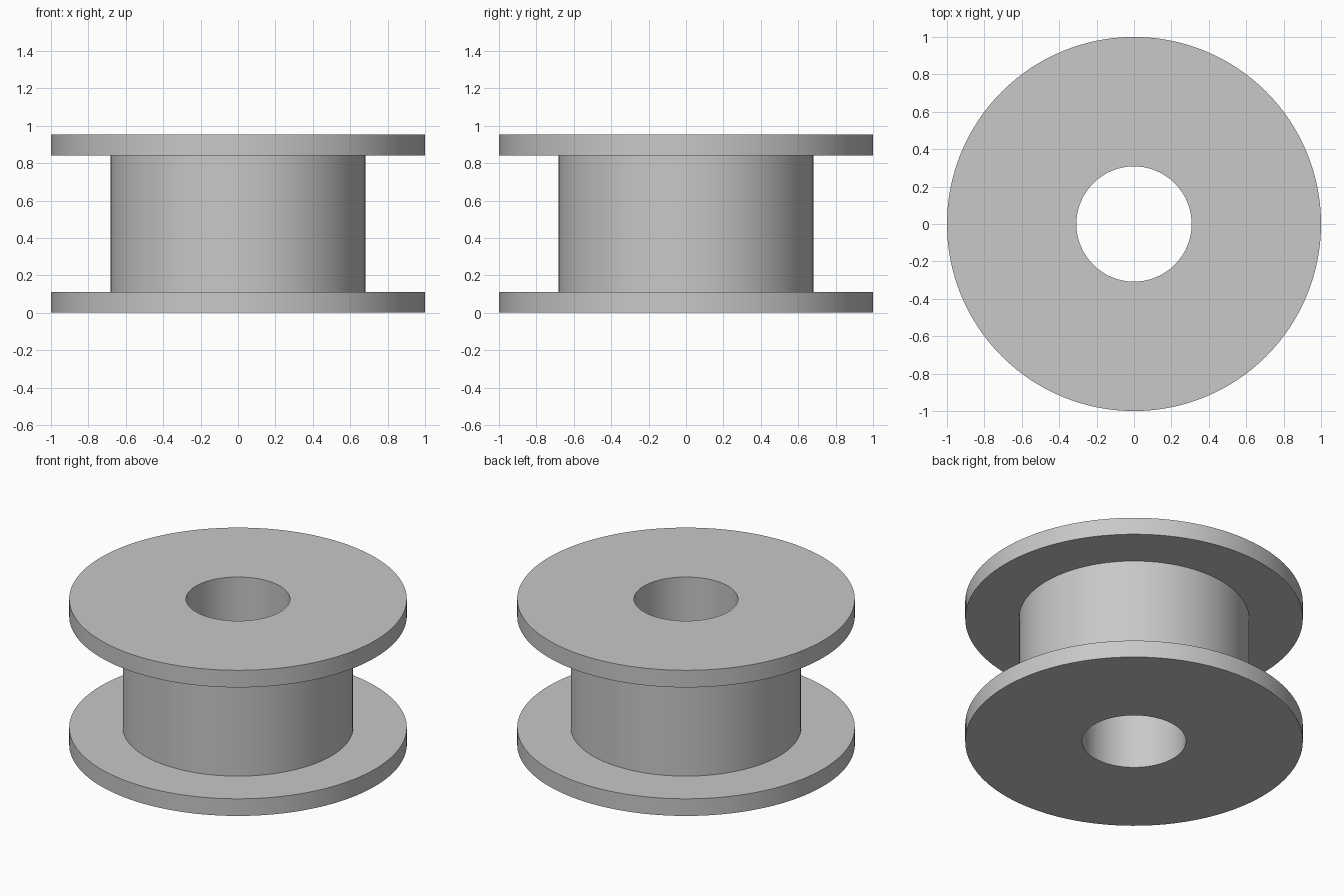
import bpy
import bmesh
from math import cos, sin, tau, radians

SEGMENTS = 128
HEIGHT, FLANGE = 0.952, 0.112
RIM, DRUM, BORE = 1.0, 0.682, 0.308

cube = bpy.data.objects.get("Cube")
if cube:
    bpy.data.objects.remove(cube, do_unlink=True)

# Single plain grey
grey = bpy.data.materials.new("light grey")
grey.use_nodes = True
colour = (0.58, 0.58, 0.58, 1)
grey.diffuse_color = colour
grey.node_tree.nodes["Principled BSDF"].inputs["Base Color"].default_value = colour


def lathe(name, profile):
    """Revolve a closed (radius, height) profile about the z axis."""
    bm = bmesh.new()
    rings = [[bm.verts.new((r * cos(tau * i / SEGMENTS), r * sin(tau * i / SEGMENTS), z))
              for i in range(SEGMENTS)] for r, z in profile]
    for a, b in zip(rings, rings[1:] + rings[:1]):
        for i in range(SEGMENTS):
            j = (i + 1) % SEGMENTS
            bm.faces.new((a[i], a[j], b[j], b[i]))
    bmesh.ops.recalc_face_normals(bm, faces=bm.faces)
    mesh = bpy.data.meshes.new(name)
    bm.to_mesh(mesh)
    bm.free()
    mesh.materials.append(grey)
    obj = bpy.data.objects.new(name, mesh)
    bpy.context.collection.objects.link(obj)
    bpy.ops.object.select_all(action="DESELECT")
    obj.select_set(True)
    bpy.context.view_layer.objects.active = obj
    bpy.ops.object.shade_smooth_by_angle(angle=radians(30))
    return obj


# Spool: two flanges, a drum and a through bore in one solid section
lathe("flanged_spool", [
    (BORE, 0), (RIM, 0), (RIM, FLANGE), (DRUM, FLANGE),
    (DRUM, HEIGHT - FLANGE), (RIM, HEIGHT - FLANGE), (RIM, HEIGHT), (BORE, HEIGHT),
])
